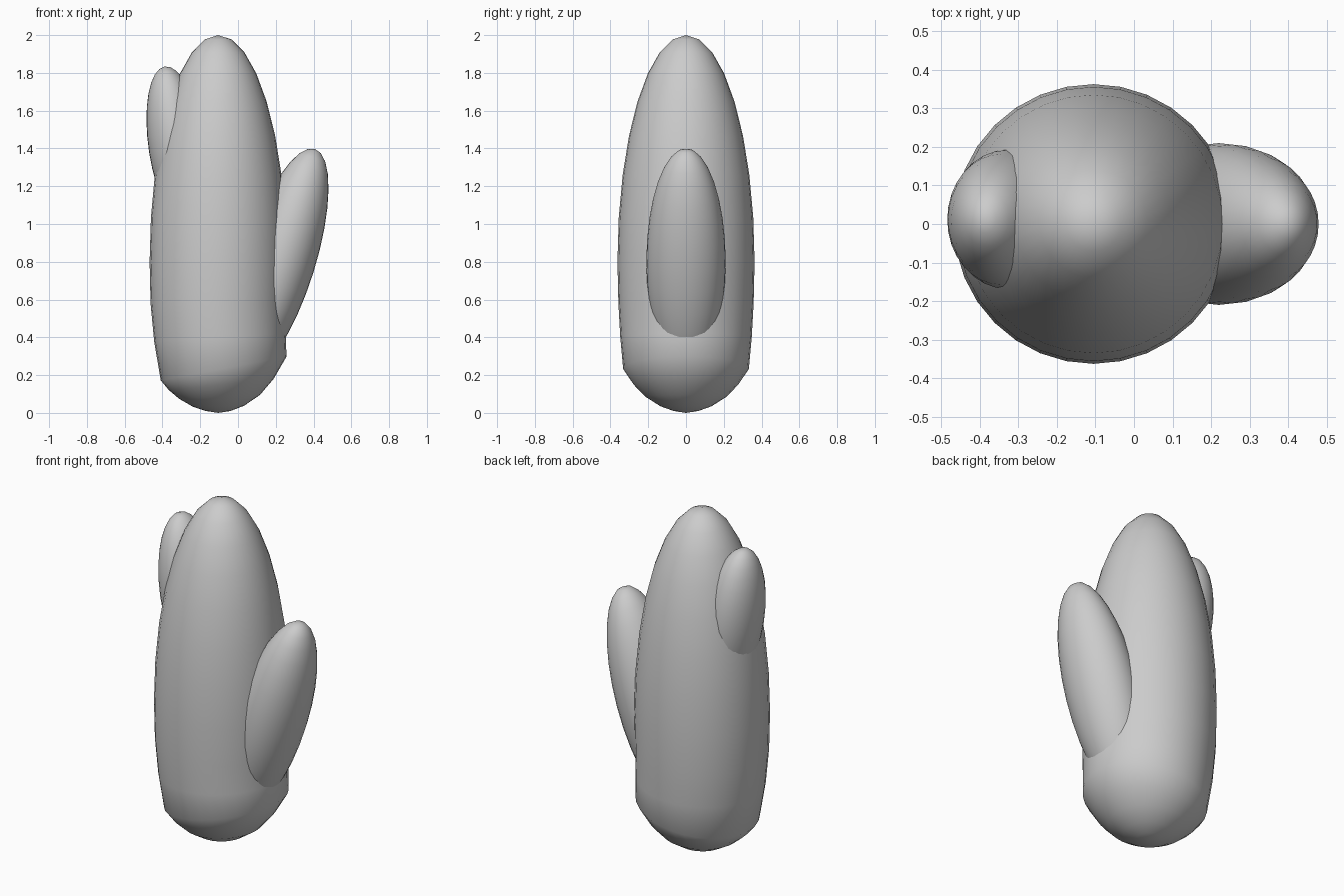
import bpy
import bmesh
import math
from mathutils import Matrix, Vector

cube = bpy.data.objects.get("Cube")
if cube:
    bpy.data.objects.remove(cube)

SEGMENTS = 32

grey = bpy.data.materials.new("plain grey")
grey.use_nodes = True
colour = (0.6, 0.6, 0.6, 1)
grey.diffuse_color = colour
grey.node_tree.nodes["Principled BSDF"].inputs["Base Color"].default_value = colour


def finish(name, bm):
    """Turn a bmesh into a smooth grey object."""
    bmesh.ops.recalc_face_normals(bm, faces=bm.faces)
    for face in bm.faces:
        face.smooth = True
    mesh = bpy.data.meshes.new(name)
    bm.to_mesh(mesh)
    bm.free()
    mesh.materials.append(grey)
    obj = bpy.data.objects.new(name, mesh)
    bpy.context.collection.objects.link(obj)
    return obj


def arm(name, centre, radii, lean):
    """Ellipsoid arm leaning sideways by an angle in degrees."""
    bm = bmesh.new()
    matrix = (Matrix.Translation(centre)
              @ Matrix.Rotation(math.radians(lean), 4, 'Y')
              @ Matrix.Diagonal(Vector(radii).to_4d()))
    bmesh.ops.create_uvsphere(bm, u_segments=SEGMENTS, v_segments=16,
                              radius=1, matrix=matrix)
    finish(name, bm)


# Trunk: upper ellipsoid rings, then a blunt rounded foot with a tilted rim
MIDDLE, RADIUS, AXIS = 0.8, 0.363, -0.105
rings = []    # height, radius, centre x, tilt
for i in range(1, 9):
    a = math.radians(i * 11.25)
    rings.append((MIDDLE + 1.2 * math.cos(a), RADIUS * math.sin(a), AXIS, 0))
rings += [
    (0.58, 0.358, -0.105, 0),
    (0.40, 0.348, -0.096, 0.06),
    (0.235, 0.333, -0.076, 0.19),
    (0.15, 0.277, -0.088, 0.11),
    (0.085, 0.214, -0.097, 0.05),
    (0.035, 0.135, -0.103, 0.02),
    (0.01, 0.065, AXIS, 0),
]

bm = bmesh.new()
loops = []
for height, radius, centre, tilt in rings:
    loop = []
    for k in range(SEGMENTS):
        a = math.tau * k / SEGMENTS
        dx, dy = radius * math.cos(a), radius * math.sin(a)
        loop.append(bm.verts.new((centre + dx, dy, height + tilt * dx)))
    loops.append(loop)
for upper, lower in zip(loops, loops[1:]):
    for k in range(SEGMENTS):
        n = (k + 1) % SEGMENTS
        bm.faces.new((upper[k], lower[k], lower[n], upper[n]))
for loop, height in ((loops[0], 2), (loops[-1], 0)):
    pole = bm.verts.new((AXIS, 0, height))
    for k in range(SEGMENTS):
        bm.faces.new((pole, loop[k], loop[(k + 1) % SEGMENTS]))
finish("trunk", bm)

# Side arms
arm("left_arm", (0.22, 0, 0.8), (0.188, 0.21, 0.626), 17.4)
arm("right_arm", (-0.32, 0.012, 1.4), (0.152, 0.183, 0.439), -8.9)
